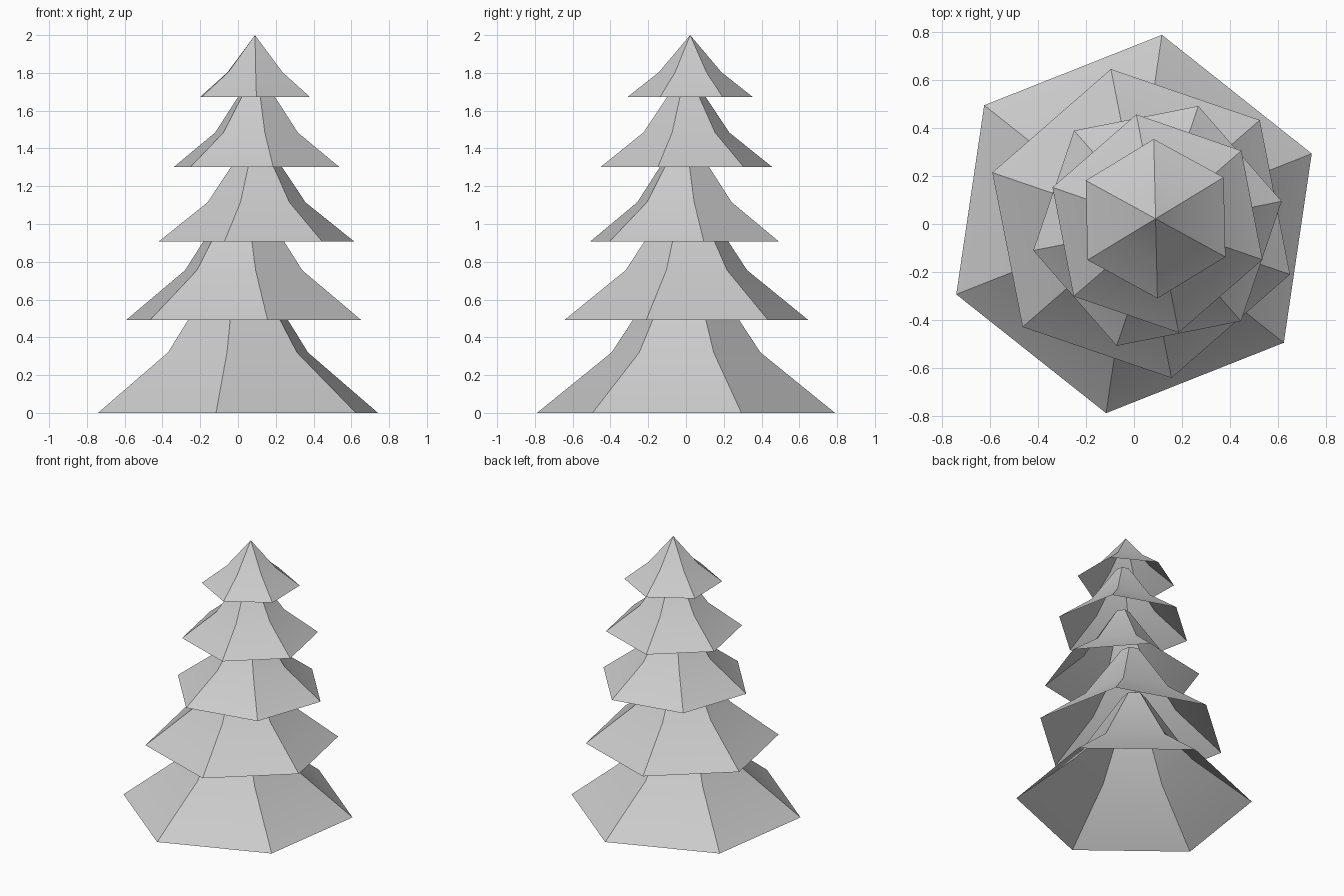
import bpy
import bmesh
from math import cos, sin, radians

cube = bpy.data.objects.get("Cube")
if cube:
    bpy.data.objects.remove(cube, do_unlink=True)

SIDES = 6

grey = bpy.data.materials.new("light_grey")
grey.use_nodes = True
colour = (0.6, 0.6, 0.6, 1)
grey.diffuse_color = colour
grey.node_tree.nodes["Principled BSDF"].inputs["Base Color"].default_value = colour


def add_tier(name, centre, base, height, radius, turn, tip):
    """Hollow flared skirt: wide rim, waist at 40% height, narrow neck or point."""
    bm = bmesh.new()
    rings = []
    for scale, level in ((1, 0), (0.5, 0.4), (tip, 1)):
        count = SIDES if scale else 1
        ring = []
        for i in range(count):
            a = radians(turn + i * 360 / SIDES)
            ring.append(bm.verts.new((radius * scale * cos(a),
                                      radius * scale * sin(a),
                                      height * level)))
        rings.append(ring)
    for low, high in zip(rings, rings[1:]):
        for i in range(SIDES):
            j = (i + 1) % SIDES
            if len(high) == 1:
                bm.faces.new((low[i], low[j], high[0]))
            else:
                bm.faces.new((low[i], low[j], high[j], high[i]))
    mesh = bpy.data.meshes.new(name)
    bm.to_mesh(mesh)
    bm.free()
    mesh.materials.append(grey)
    obj = bpy.data.objects.new(name, mesh)
    obj.location = (*centre, base)
    bpy.context.collection.objects.link(obj)

    # Soft waist, crisp corner ridges
    bpy.ops.object.select_all(action='DESELECT')
    obj.select_set(True)
    bpy.context.view_layer.objects.active = obj
    bpy.ops.object.shade_smooth_by_angle(angle=radians(30))


# Foliage tiers from the ground up, each turned and shifted a little
add_tier("bottom_tier", (0, 0), 0, 0.8, 0.797, 21.6, 0.1)
add_tier("lower_tier", (0.03, 0.002), 0.493, 0.655, 0.656, 41.1, 0.1)
add_tier("middle_tier", (0.098, -0.008), 0.907, 0.52, 0.528, 11.2, 0.1)
add_tier("upper_tier", (0.098, 0.002), 1.302, 0.455, 0.463, 41, 0.1)
add_tier("top_tier", (0.09, 0.022), 1.672, 0.328, 0.332, 31.3, 0)
